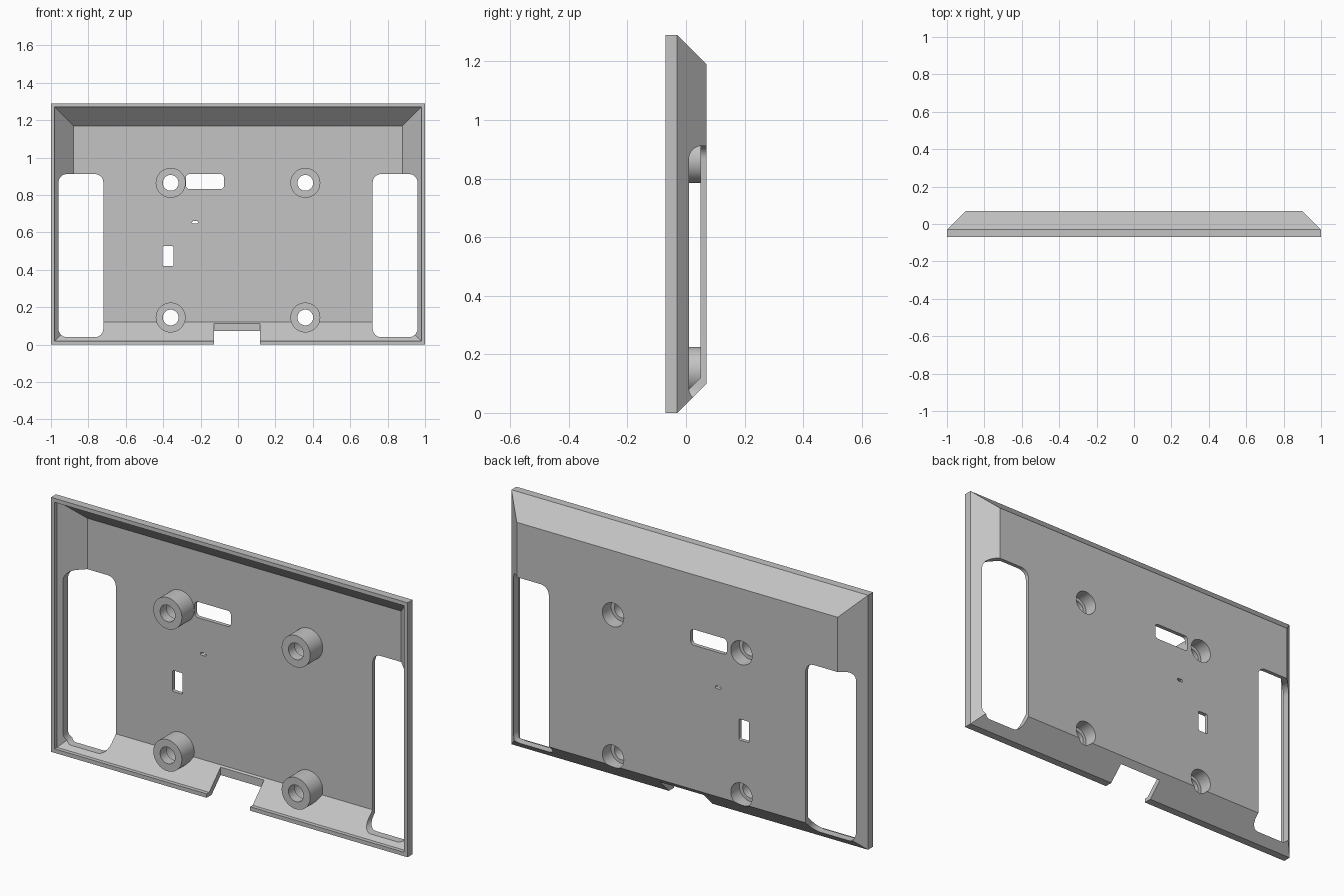
import bpy, bmesh, math
from mathutils import Matrix

if "Cube" in bpy.data.objects:
    bpy.data.objects.remove(bpy.data.objects["Cube"], do_unlink=True)

W, H = 2.0, 1.29
FRONT, RIM, BACK, FLOOR = -0.07, -0.03, 0.07, 0.05

grey = bpy.data.materials.new("plain grey")
grey.use_nodes = True
grey.diffuse_color = (0.55, 0.55, 0.55, 1)
grey.node_tree.nodes["Principled BSDF"].inputs["Base Color"].default_value = (0.55, 0.55, 0.55, 1)


def loft(name, rings):
    """Closed solid through matching rings of (x, y, z) points."""
    bm = bmesh.new()
    loops = [[bm.verts.new(p) for p in ring] for ring in rings]
    n = len(loops[0])
    for a, b in zip(loops, loops[1:]):
        for i in range(n):
            j = (i + 1) % n
            bm.faces.new((a[i], a[j], b[j], b[i]))
    bm.faces.new(loops[0])
    bm.faces.new(loops[-1])
    bmesh.ops.recalc_face_normals(bm, faces=bm.faces)
    mesh = bpy.data.meshes.new(name)
    bm.to_mesh(mesh)
    bm.free()
    ob = bpy.data.objects.new(name, mesh)
    bpy.context.collection.objects.link(ob)
    mesh.materials.append(grey)
    return ob


def frame(inset, y):
    x = W / 2 - inset
    return [(-x, y, inset), (x, y, inset), (x, y, H - inset), (-x, y, H - inset)]


def slot(name, x0, x1, z0, z1, r=0.0, y0=-0.3, y1=0.3):
    """Rounded rectangle prism along y."""
    pts = []
    corners = [(x1 - r, z1 - r), (x0 + r, z1 - r), (x0 + r, z0 + r), (x1 - r, z0 + r)]
    for k, (cx, cz) in enumerate(corners):
        for s in range(7 if r else 1):
            a = math.pi / 2 * (k + s / 6)
            pts.append((cx + r * math.cos(a), cz + r * math.sin(a)))
    return loft(name, [[(x, y, z) for x, z in pts] for y in (y0, y1)])


def cylinder(name, x, z, r, y0, y1, sides=48):
    angles = [2 * math.pi * i / sides for i in range(sides)]
    return loft(name, [[(x + r * math.cos(a), y, z + r * math.sin(a)) for a in angles]
                       for y in (y0, y1)])


def cut(target, cutters):
    """Subtract each cutter, bake the result and drop the helpers."""
    for c in cutters:
        m = target.modifiers.new("cut", "BOOLEAN")
        m.operation, m.solver, m.object = "DIFFERENCE", "EXACT", c
    bpy.context.view_layer.update()
    deps = bpy.context.evaluated_depsgraph_get()
    mesh = bpy.data.meshes.new_from_object(target.evaluated_get(deps))
    target.modifiers.clear()
    target.data = mesh
    for c in cutters:
        bpy.data.objects.remove(c, do_unlink=True)


# Tray body and its hollow, both with sloping sides
body = loft("wall_mount_tray", [frame(0, FRONT), frame(0, RIM), frame(0.1, BACK)])
hollow = loft("hollow", [frame(0.02, -0.2), frame(0.02, -0.05), frame(0.12, FLOOR)])

# Screw bosses are left standing in the hollow
spots = [(x, z) for x in (-0.36, 0.36) for z in (0.145, 0.865)]
cut(hollow, [cylinder("boss", x, z, 0.08, -0.05, 0.2) for x, z in spots])

cutters = [hollow]
# Screw holes with wide recesses at the back
for x, z in spots:
    cutters.append(cylinder("screw_hole", x, z, 0.042, -0.3, 0.3))
    cutters.append(cylinder("screw_recess", x, z, 0.06, 0.0, 0.3))
# Large side openings
cutters.append(slot("right_opening", -0.96, -0.72, 0.04, 0.912, 0.045))
cutters.append(slot("left_opening", 0.72, 0.96, 0.04, 0.912, 0.045))
# Small openings in the back panel
cutters.append(slot("wide_slot", -0.278, -0.075, 0.832, 0.912, 0.018))
cutters.append(slot("tall_slot", -0.403, -0.345, 0.42, 0.527, 0.008))
cutters.append(slot("pin_slot", -0.245, -0.214, 0.647, 0.661, 0.006))
# Cable notch in the lower edge
cutters.append(slot("cable_notch", -0.127, 0.117, -0.1, 0.16, 0, -0.3, 0.0425))
cut(body, cutters)

bpy.ops.object.select_all(action="DESELECT")
body.select_set(True)
bpy.context.view_layer.objects.active = body
bpy.ops.object.shade_smooth_by_angle(angle=math.radians(30))
